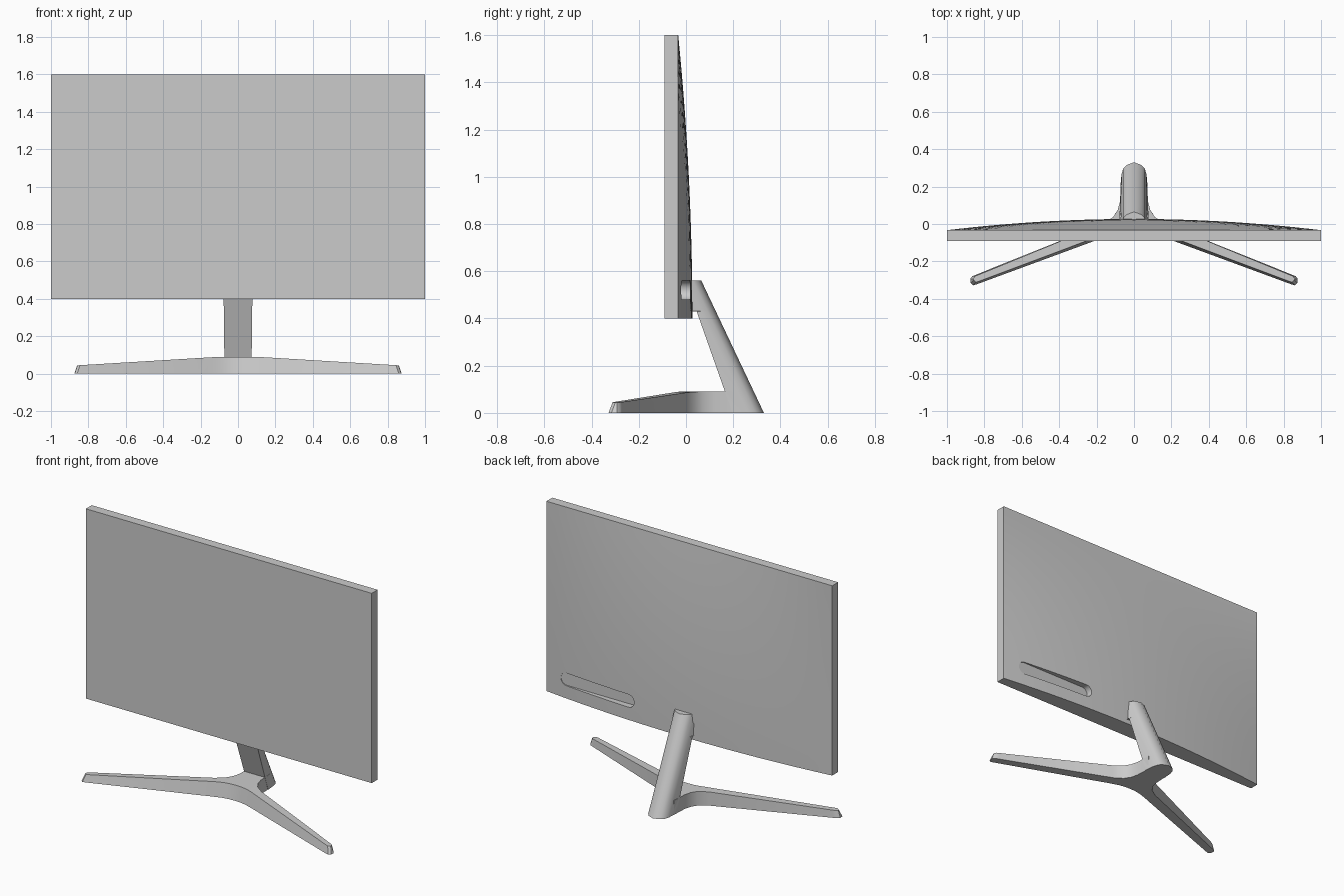
import bpy, bmesh, math

if "Cube" in bpy.data.objects:
    bpy.data.objects.remove(bpy.data.objects["Cube"])

def loft(name, rings, angle=30):
    """Skin a row of closed rings and cap both ends."""
    bm = bmesh.new()
    vs = [[bm.verts.new(p) for p in r] for r in rings]
    n = len(rings[0])
    for a, b in zip(vs, vs[1:]):
        for i in range(n):
            j = (i + 1) % n
            bm.faces.new((a[i], a[j], b[j], b[i]))
    bm.faces.new(vs[0])
    bm.faces.new(vs[-1])
    bmesh.ops.recalc_face_normals(bm, faces=bm.faces)
    me = bpy.data.meshes.new(name)
    bm.to_mesh(me)
    bm.free()
    ob = bpy.data.objects.new(name, me)
    bpy.context.collection.objects.link(ob)
    select(ob)
    if angle:
        bpy.ops.object.shade_smooth_by_angle(angle=math.radians(angle))
    return ob

def select(ob):
    bpy.ops.object.select_all(action='DESELECT')
    ob.select_set(True)
    bpy.context.view_layer.objects.active = ob

# Screen: flat front and rim, back bulging towards the lower middle
NX, NZ = 32, 20
def back_y(x, t):
    return -0.033 + 0.06 * (1 - x * x) * (1 - (1 - t) ** 2)

rings = []
for i in range(NX + 1):
    x = -1 + 2 * i / NX
    ring = [(x, -0.092, 0.4), (x, -0.092, 1.6)]
    ring += [(x, back_y(x, k / NZ), 1.6 - 1.2 * k / NZ) for k in range(NZ + 1)]
    rings.append(ring)
screen = loft("screen", rings, 0)

# Connector slot cut into the back
def capsule(y, x0=0.35, x1=0.89, z=0.52, r=0.04, n=10):
    pts = []
    for cx, start in ((x1 - r, -90), (x0 + r, 90)):
        for k in range(n + 1):
            a = math.radians(start + 180 * k / n)
            pts.append((cx + r * math.cos(a), y, z + r * math.sin(a)))
    return pts

cutter = loft("slot_cutter", [capsule(-0.023), capsule(0.1)], 0)
cutter.hide_render = True
mod = screen.modifiers.new("slot", 'BOOLEAN')
mod.operation = 'DIFFERENCE'
mod.solver = 'EXACT'
mod.object = cutter
select(screen)
bpy.ops.object.modifier_apply(modifier=mod.name)
bpy.data.objects.remove(cutter)
bpy.ops.object.shade_smooth_by_angle(angle=math.radians(30))

# Post: leaning column with a flat front and rounded back
def post_ring(z, front, w):
    b = 0.33 - 0.265 * z / 0.56
    half = [(w, front), (0.067, b - 0.065), (0.058, b - 0.035), (0.04, b - 0.015)]
    pts = half + [(0, b)] + [(-x, y) for x, y in reversed(half)]
    return [(x, y, z) for x, y in pts]

loft("stand_post", [post_ring(0, 0.197, 0.073), post_ring(0.09, 0.165, 0.073),
                    post_ring(0.43, 0.045, 0.077), post_ring(0.431, 0.0, 0.077),
                    post_ring(0.56, 0.0, 0.077)], 40)

# Base: two splayed arms, paired front and back edge points from centre to tip
edges = [((0, -.035), (0, .22)), ((.04, -.037), (.07, .22)),
         ((.08, -.044), (.075, .12)), ((.12, -.057), (.087, .075)),
         ((.16, -.071), (.112, .037)), ((.21, -.09), (.165, .002)),
         ((.84, -.322), (.845, -.271)), ((.86, -.328), (.865, -.279)),
         ((.873, -.316), (.875, -.293))]

def base_ring(f, b, s):
    def top(x, y):
        inset = 0.015 * max(0, x - 0.1) / 0.76
        return (s * (x - inset), y, 0.09 - 0.045 * max(0, x - 0.1) / 0.76)
    return [(s * f[0], f[1], 0), top(f[0], f[1] + 0.017),
            top(*b), (s * b[0], b[1], 0)]

rings = [base_ring(f, b, -1) for f, b in reversed(edges[1:])]
rings += [base_ring(f, b, 1) for f, b in edges]
loft("stand_base", rings, 35)
